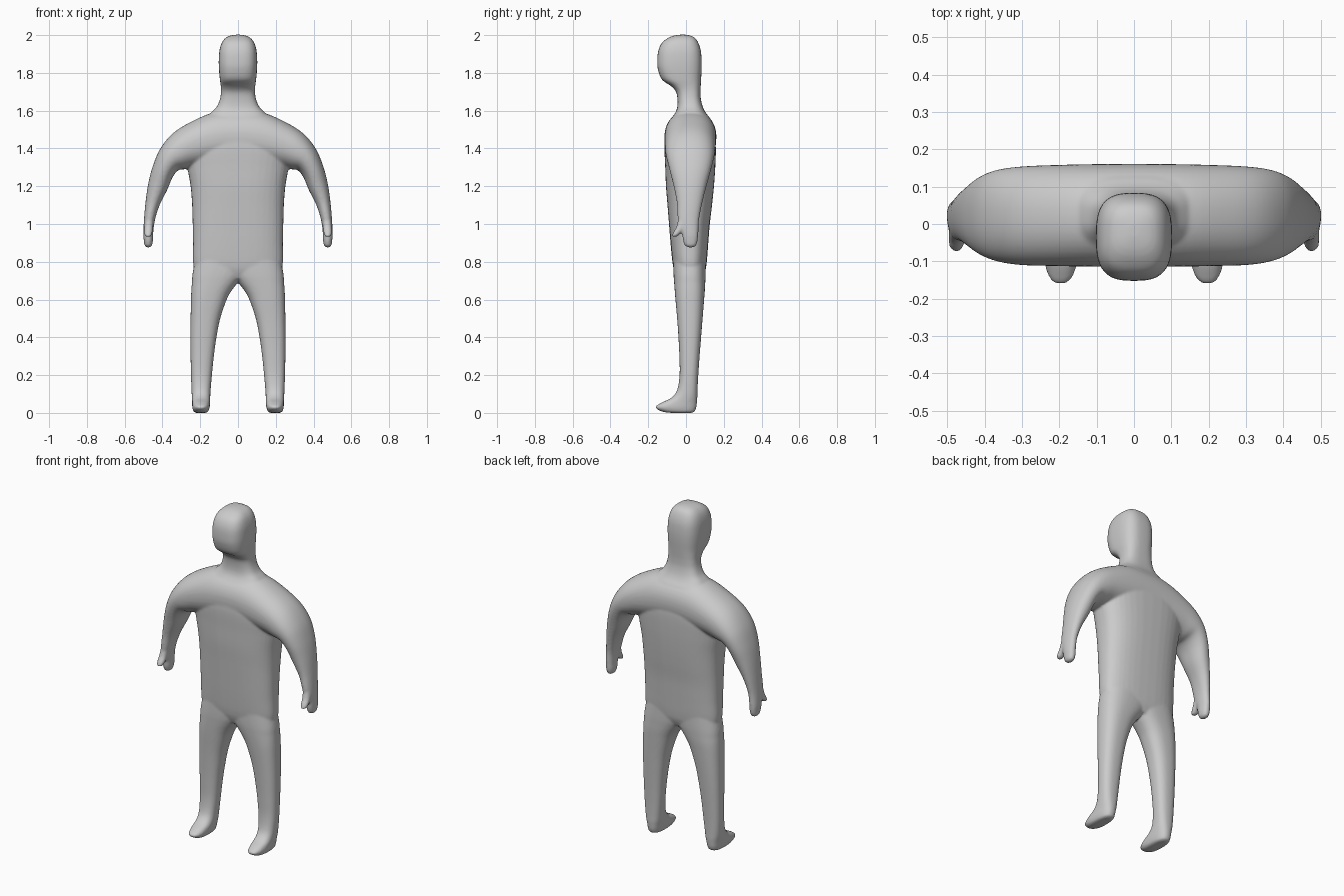
import bpy, bmesh, math

SIDES, STEPS = 40, 5


def spline(a, b, c, d, t):
    """Catmull-Rom blend of one ring parameter."""
    return 0.5 * (2*b + (c - a)*t + (2*a - 5*b + 4*c - d)*t*t + (3*b - a - 3*c + d)*t**3)


def refine(rings):
    """Insert smooth in-between rings."""
    out = []
    for i in range(len(rings) - 1):
        p = [rings[max(i-1, 0)], rings[i], rings[i+1], rings[min(i+2, len(rings)-1)]]
        for s in range(STEPS):
            out.append([spline(*v, s / STEPS) for v in zip(*p)])
    return out + [rings[-1]]


def loft(bm, rings, power):
    """Ring = outer x, outer z, inner x, inner z, front y, back y; superellipse sections."""
    loops = []
    for ax, az, bx, bz, y0, y1 in refine(rings):
        loop = []
        for k in range(SIDES):
            a = 2 * math.pi * k / SIDES
            c, s = math.cos(a), math.sin(a)
            c = math.copysign(abs(c) ** (2 / power), c)
            s = math.copysign(abs(s) ** (2 / power), s)
            loop.append(bm.verts.new(((ax+bx)/2 + c*(ax-bx)/2,
                                      (y0+y1)/2 + s*(y1-y0)/2,
                                      (az+bz)/2 + c*(az-bz)/2)))
        loops.append(loop)
    for lo, hi in zip(loops, loops[1:]):
        for k in range(SIDES):
            n = (k + 1) % SIDES
            bm.faces.new((lo[k], lo[n], hi[n], hi[k]))
    bm.faces.new(loops[0][::-1])
    bm.faces.new(loops[-1])


def level(z, x0, x1, y0, y1):
    return (x1, z, x0, z, y0, y1)


def mirrored(rings):
    return [(-r[0], r[1], -r[2], r[3], r[4], r[5]) for r in rings]


bm = bmesh.new()

# Torso: height, half width, front, back
torso = [(0.71, 0.19, -0.045, 0.085), (0.75, 0.225, -0.062, 0.102),
         (0.8, 0.238, -0.072, 0.11), (0.9, 0.238, -0.082, 0.118),
         (1.0, 0.24, -0.09, 0.126), (1.1, 0.243, -0.098, 0.138),
         (1.2, 0.251, -0.106, 0.148), (1.3, 0.268, -0.11, 0.155),
         (1.4, 0.28, -0.114, 0.158), (1.48, 0.23, -0.11, 0.152)]
loft(bm, [level(z, -w, w, a, b) for z, w, a, b in torso], 2.6)

# Neck and head
head = [(1.48, 0.23, -0.108, 0.148), (1.55, 0.18, -0.082, 0.132),
        (1.59, 0.142, -0.056, 0.104), (1.62, 0.113, -0.046, 0.089),
        (1.66, 0.096, -0.045, 0.079), (1.70, 0.090, -0.053, 0.077),
        (1.73, 0.091, -0.079, 0.078), (1.765, 0.096, -0.128, 0.080),
        (1.82, 0.101, -0.149, 0.083), (1.87, 0.102, -0.152, 0.083),
        (1.92, 0.098, -0.146, 0.078), (1.96, 0.086, -0.127, 0.065),
        (1.985, 0.066, -0.095, 0.048), (1.997, 0.042, -0.065, 0.025),
        (2.002, 0.015, -0.035, 0.0)]
loft(bm, [level(z, -w, w, a, b) for z, w, a, b in head], 2.9)

# Shoulders and both arms as one arch, hand to hand
arm = [(0.482, 0.876, 0.468, 0.876, 0.012, 0.038),
       (0.494, 0.886, 0.456, 0.886, -0.006, 0.054),
       (0.499, 0.915, 0.450, 0.915, -0.016, 0.062),
       (0.501, 0.95, 0.449, 0.95, -0.022, 0.065),
       (0.498, 1.02, 0.440, 1.02, -0.043, 0.069),
       (0.489, 1.12, 0.415, 1.10, -0.048, 0.086),
       (0.474, 1.22, 0.375, 1.18, -0.065, 0.108),
       (0.450, 1.31, 0.345, 1.25, -0.085, 0.130),
       (0.411, 1.40, 0.315, 1.285, -0.100, 0.145),
       (0.345, 1.48, 0.280, 1.29, -0.109, 0.153),
       (0.250, 1.54, 0.230, 1.30, -0.112, 0.157),
       (0.130, 1.59, 0.125, 1.31, -0.114, 0.160)]
middle = [(0, 1.60, 0, 1.32, -0.114, 0.161)]
loft(bm, arm + middle + mirrored(arm)[::-1], 2.2)

# Legs and feet: height, inner x, outer x, front, back
leg = [level(*r) for r in [
    (0.0, 0.172, 0.222, -0.075, 0.028), (0.007, 0.158, 0.235, -0.128, 0.046),
    (0.03, 0.150, 0.242, -0.162, 0.055), (0.055, 0.148, 0.243, -0.128, 0.058),
    (0.08, 0.147, 0.244, -0.078, 0.060), (0.12, 0.145, 0.246, -0.047, 0.061),
    (0.2, 0.138, 0.249, -0.034, 0.065), (0.3, 0.128, 0.251, -0.035, 0.072),
    (0.4, 0.114, 0.252, -0.040, 0.080), (0.5, 0.094, 0.251, -0.047, 0.088),
    (0.6, 0.060, 0.249, -0.056, 0.096), (0.65, 0.032, 0.247, -0.060, 0.100),
    (0.69, 0.0, 0.244, -0.063, 0.102), (0.74, -0.04, 0.240, -0.066, 0.104),
    (0.85, -0.10, 0.22, -0.068, 0.105)]]

# Thumbs
thumb = [level(*r) for r in [
    (0.931, 0.468, 0.484, -0.068, -0.054), (0.938, 0.458, 0.493, -0.074, -0.042),
    (0.957, 0.453, 0.496, -0.067, -0.022), (0.985, 0.450, 0.496, -0.051, 0.0),
    (1.03, 0.446, 0.492, -0.040, 0.01)]]

for part, power in ((leg, 2.5), (thumb, 2.2)):
    loft(bm, part, power)
    loft(bm, mirrored(part), power)

bmesh.ops.recalc_face_normals(bm, faces=bm.faces[:])
mesh = bpy.data.meshes.new("body")
bm.to_mesh(mesh)
bm.free()
body = bpy.data.objects.new("body", mesh)
bpy.context.collection.objects.link(body)

# Fuse the parts into one soft skin
fuse = body.modifiers.new("fuse", 'REMESH')
fuse.mode = 'VOXEL'
fuse.voxel_size = 0.0065
fuse.use_smooth_shade = True
soft = body.modifiers.new("soften", 'SMOOTH')
soft.factor = 0.5
soft.iterations = 7

grey = bpy.data.materials.new("plain grey")
grey.diffuse_color = (0.6, 0.6, 0.6, 1)
mesh.materials.append(grey)
for p in mesh.polygons:
    p.use_smooth = True
